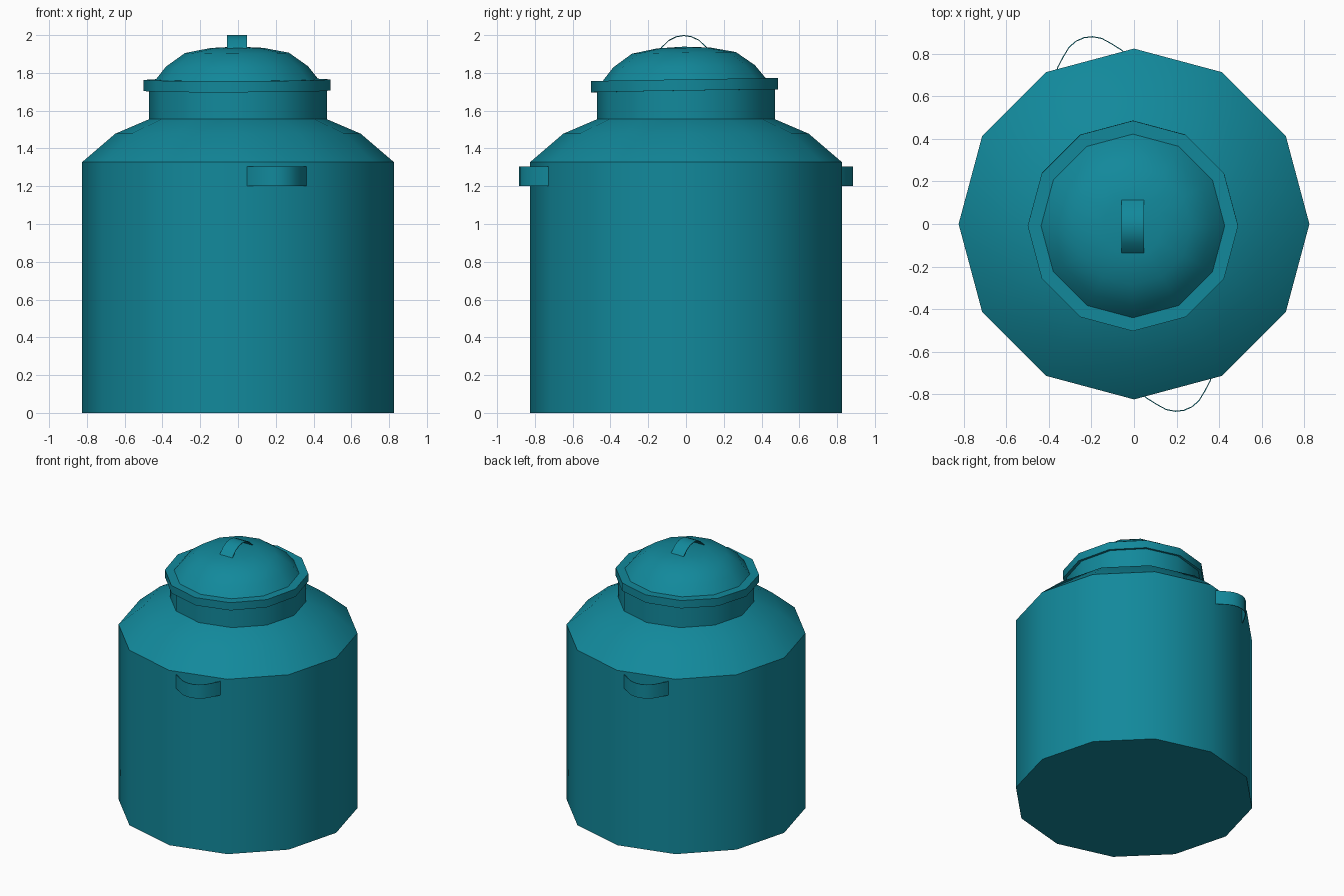
import bpy, bmesh, math
from mathutils import Vector, Matrix

if "Cube" in bpy.data.objects:
    bpy.data.objects.remove(bpy.data.objects["Cube"])

SIDES = 12
teal = bpy.data.materials.new("teal_enamel")
teal.diffuse_color = (0.006, 0.25, 0.33, 1)
teal.use_nodes = True
teal.node_tree.nodes["Principled BSDF"].inputs["Base Color"].default_value = teal.diffuse_color


def finish(name, bm):
    mesh = bpy.data.meshes.new(name)
    bm.to_mesh(mesh)
    bm.free()
    obj = bpy.data.objects.new(name, mesh)
    bpy.context.collection.objects.link(obj)
    mesh.materials.append(teal)
    bpy.ops.object.select_all(action='DESELECT')
    obj.select_set(True)
    bpy.context.view_layer.objects.active = obj
    bpy.ops.object.shade_smooth_by_angle(angle=math.radians(35))
    return obj


def lathe(name, profile):
    """Revolve (radius, z) points; a zero radius closes to a single point."""
    bm = bmesh.new()
    rings = []
    for r, z in profile:
        n = SIDES if r > 0 else 1
        rings.append([bm.verts.new((r * math.cos(math.tau * i / SIDES),
                                    r * math.sin(math.tau * i / SIDES), z)) for i in range(n)])
    for a, b in zip(rings, rings[1:]):
        for i in range(SIDES):
            j = (i + 1) % SIDES
            quad = [a[i % len(a)], a[j % len(a)], b[j % len(b)], b[i % len(b)]]
            bm.faces.new(list(dict.fromkeys(quad)))
    return finish(name, bm)


def strap(name, width, matrix):
    """Thin arched strap: length along x, width along y, arch along z."""
    half = [(-0.175, -0.02), (-0.157, 0.010), (-0.12, 0.05), (-0.08, 0.088), (-0.04, 0.107)]
    path = half + [(0, 0.113)] + [(-x, z) for x, z in reversed(half)]
    bm = bmesh.new()
    loops = []
    for x, z in path:
        inner = Vector((x, z)) - Vector((x, z + 0.25)).normalized() * 0.005
        loops.append([bm.verts.new(p) for p in (
            (x, -width / 2, z), (x, width / 2, z),
            (inner.x, width / 2, inner.y), (inner.x, -width / 2, inner.y))])
    for a, b in zip(loops, loops[1:]):
        for i in range(4):
            j = (i + 1) % 4
            bm.faces.new((a[i], b[i], b[j], a[j]))
    bm.faces.new(loops[0])
    bm.faces.new(loops[-1][::-1])
    bmesh.ops.recalc_face_normals(bm, faces=bm.faces)
    bm.transform(matrix)
    return finish(name, bm)


# Churn body with shoulder and neck
lathe("body", [(0, 0), (0.825, 0), (0.825, 1.328), (0.65, 1.478),
               (0.47, 1.555), (0.47, 1.73), (0, 1.73)])

# Domed lid with an overhanging rim, sitting very slightly crooked
lid_tilt = (Matrix.Translation((-0.005, -0.008, 1.7)) @ Matrix.Rotation(0.016, 4, 'X')
            @ Matrix.Rotation(-0.003, 4, 'Y'))
lid = lathe("lid", [(0, 0.005), (0.495, 0.005), (0.495, 0.064), (0.432, 0.064),
                    (0.375, 0.135), (0.275, 0.206), (0.14, 0.232), (0, 0.239)])
lid.matrix_world = lid_tilt

# Lid grip running front to back
strap("lid_grip", 0.105, lid_tilt @ Matrix.Translation((0, 0, 0.187))
      @ Matrix.Rotation(math.pi / 2, 4, 'Z'))

# Two carrying handles on opposite body facets
apothem = 0.825 * math.cos(math.pi / SIDES)
for name, deg in (("front_handle", 15), ("back_handle", 195)):
    strap(name, 0.105, Matrix.Translation((0, 0, 1.253))
          @ Matrix.Rotation(math.radians(deg), 4, 'Z')
          @ Matrix.Translation((0, -apothem, 0)) @ Matrix.Rotation(math.pi / 2, 4, 'X'))
